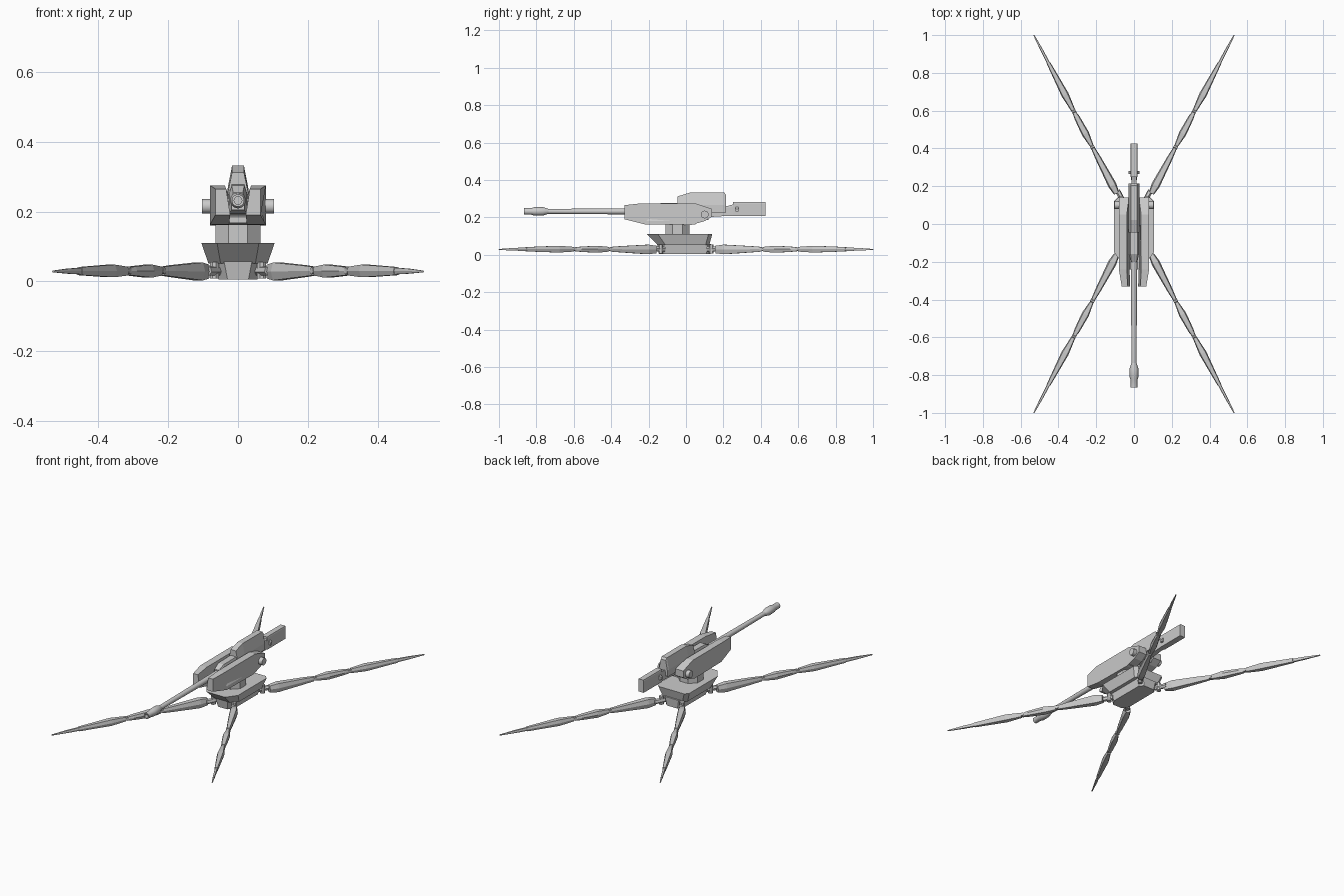
import bpy, bmesh, math
from mathutils import Vector

if "Cube" in bpy.data.objects:
    bpy.data.objects.remove(bpy.data.objects["Cube"])

grey = bpy.data.materials.new("flat grey")
grey.diffuse_color = (0.6, 0.6, 0.6, 1)
grey.use_nodes = True
grey.node_tree.nodes["Principled BSDF"].inputs["Base Color"].default_value = grey.diffuse_color


def loft(name, rings, mirror=(False, False)):
    """Skin a list of equal-length closed rings and cap both ends."""
    bm = bmesh.new()
    loops = [[bm.verts.new(p) for p in ring] for ring in rings]
    n = len(loops[0])
    for a, b in zip(loops, loops[1:]):
        for i in range(n):
            j = (i + 1) % n
            bm.faces.new((a[i], a[j], b[j], b[i]))
    bm.faces.new(loops[0])
    bm.faces.new(loops[-1])
    bmesh.ops.recalc_face_normals(bm, faces=bm.faces)
    mesh = bpy.data.meshes.new(name)
    bm.to_mesh(mesh)
    bm.free()
    mesh.materials.append(grey)
    ob = bpy.data.objects.new(name, mesh)
    bpy.context.collection.objects.link(ob)
    if any(mirror):
        mod = ob.modifiers.new("mirror", 'MIRROR')
        mod.use_axis = (mirror[0], mirror[1], False)
        mod.use_mirror_merge = False
    return ob


def tube(name, start, axis, stations, sides=12, mirror=(False, False)):
    """Round part: stations are (distance along axis, radius)."""
    start, axis = Vector(start), Vector(axis)
    u = axis.orthogonal().normalized()
    v = axis.cross(u)
    angles = [2 * math.pi * (i + 0.5) / sides for i in range(sides)]
    return loft(name, [[start + axis * d + r * (u * math.cos(t) + v * math.sin(t))
                        for t in angles] for d, r in stations], mirror)


def block(name, stations):
    """Chamfered bar along y: stations are (y, low width, top width, z low, z shoulder, z top)."""
    return loft(name, [[(-w, y, z0), (w, y, z0), (w, y, z1), (t, y, z2), (-t, y, z2), (-w, y, z1)]
                       for y, w, t, z0, z1, z2 in stations])


def deck(x, back, front, nose_x, nose_y, z):
    """Hull outline with a chamfered nose and clipped rear corners."""
    return [(x, front, z), (x, back - 0.02, z), (x - 0.02, back, z), (-x + 0.02, back, z),
            (-x, back - 0.02, z), (-x, front, z), (-nose_x, nose_y, z), (nose_x, nose_y, z)]


# Base hull, flared deck and turret ring
loft("lower_hull", [deck(0.055, 0.13, -0.11, 0.03, -0.145, 0.005),
                    deck(0.065, 0.135, -0.12, 0.04, -0.155, 0.058)])
loft("flared_deck", [deck(0.085, 0.125, -0.11, 0.05, -0.15, 0.052),
                     deck(0.105, 0.14, -0.15, 0.06, -0.21, 0.11)])
tube("turret_pedestal", (0, -0.045, 0.10), (0, 0, 1), [(0, 0.07), (0.065, 0.07)], 8)

# Four jointed legs, mirrored front to back and side to side
hip, tip = Vector((0.083, 0.145, 0)), Vector((0.53, 1.0, 0))
along = (tip - hip).normalized()
side = Vector((along.y, -along.x, 0))
length = (tip - hip).length
both = (True, True)
# each station: distance fraction, half width, z low, z high
segments = {
    "leg_hip_segment": [(0.02, 0.015, 0.008, 0.048), (0.07, 0.023, 0.003, 0.054),
                        (0.24, 0.015, 0.013, 0.046), (0.30, 0.010, 0.017, 0.042)],
    "leg_middle_segment": [(0.315, 0.010, 0.017, 0.042), (0.39, 0.020, 0.011, 0.048),
                           (0.49, 0.015, 0.016, 0.043), (0.52, 0.010, 0.018, 0.040)],
    "leg_shin_segment": [(0.535, 0.011, 0.017, 0.042), (0.63, 0.020, 0.012, 0.048),
                         (0.83, 0.010, 0.018, 0.041)],
    "leg_foot_spike": [(0.82, 0.008, 0.020, 0.039), (0.90, 0.007, 0.022, 0.037),
                       (1.0, 0.003, 0.026, 0.031)],
}
for name, stations in segments.items():
    rings = []
    for f, w, lo, hi in stations:
        c, mid = hip + along * length * f, (lo + hi) / 2
        rings.append([c + side * (w * k) + Vector((0, 0, z)) for k, z in
                      ((-0.7, lo), (0.7, lo), (1, mid), (0.7, hi), (-0.7, hi), (-1, mid))])
    loft(name, rings, both)
for name, f in (("knee_joint", 0.307), ("ankle_joint", 0.527)):
    c = hip + along * length * f
    tube(name, c + Vector((0, 0, 0.03)) - side * 0.011, side, [(0, 0.010), (0.022, 0.010)], 8, both)
tube("hip_pin", (0.068, 0.135, 0.008), (0, 0, 1), [(0, 0.014), (0.048, 0.014)], 8, both)
tube("hip_link", (0.055, 0.115, 0.03), along, [(0, 0.014), (0.07, 0.014)], 6, both)

# Side armour: side profile, pinched at the nose and toward the bottom of the inner face
profile = [(-0.33, 0.265), (-0.24, 0.275), (0.05, 0.275), (0.14, 0.245), (0.14, 0.205),
           (0.10, 0.18), (0.03, 0.16), (-0.22, 0.163), (-0.33, 0.19)]
outer = [(0.065 if y < -0.3 else 0.08, y, z) for y, z in profile]
inner = [((0.022 if y < -0.3 else 0.026) + (0.012 if z > 0.26 else 0), y, z) for y, z in profile]
loft("side_armour", [inner, outer], (True, False))
block("turret_floor", [(-0.24, 0.06, 0.06, 0.168, 0.18, 0.185), (-0.20, 0.075, 0.07, 0.162, 0.18, 0.19),
                       (0.05, 0.075, 0.07, 0.163, 0.18, 0.19)])
tube("trunnion_pin", (0.06, 0.10, 0.215), (1, 0, 0), [(0, 0.021), (0.043, 0.021)], 12, (True, False))

# Gun body with raised housing and rear counterweight
block("receiver", [(-0.20, 0.018, 0.014, 0.205, 0.24, 0.255), (-0.16, 0.026, 0.018, 0.195, 0.25, 0.275),
                   (0.12, 0.028, 0.02, 0.185, 0.25, 0.28)])
block("upper_housing", [(-0.045, 0.028, 0.017, 0.23, 0.26, 0.312), (0.02, 0.030, 0.017, 0.225, 0.265, 0.332),
                        (0.205, 0.030, 0.017, 0.225, 0.265, 0.332), (0.215, 0.028, 0.016, 0.228, 0.26, 0.32)])
block("rear_neck", [(0.10, 0.018, 0.014, 0.20, 0.24, 0.26), (0.22, 0.014, 0.012, 0.208, 0.25, 0.26),
                    (0.27, 0.016, 0.014, 0.208, 0.262, 0.275)])
block("rear_collar", [(0.265, 0.03, 0.02, 0.23, 0.245, 0.255), (0.28, 0.03, 0.02, 0.23, 0.245, 0.255)])
block("counterweight", [(0.25, 0.018, 0.016, 0.207, 0.275, 0.282), (0.425, 0.018, 0.016, 0.207, 0.275, 0.282)])

# Long barrel with muzzle brake
tube("barrel", (0, -0.18, 0.232), (0, -1, 0), [(0, 0.018), (0.15, 0.016), (0.58, 0.013)], 12)
tube("muzzle_brake", (0, -0.735, 0.232), (0, -1, 0),
     [(0, 0.013), (0.03, 0.023), (0.075, 0.023), (0.09, 0.018), (0.13, 0.018), (0.13, 0.011), (0.10, 0.011)], 12)
for name in ("barrel", "muzzle_brake", "trunnion_pin"):
    ob = bpy.data.objects[name]
    bpy.context.view_layer.objects.active = ob
    ob.select_set(True)
    bpy.ops.object.shade_smooth_by_angle(angle=math.radians(35))
    ob.select_set(False)
